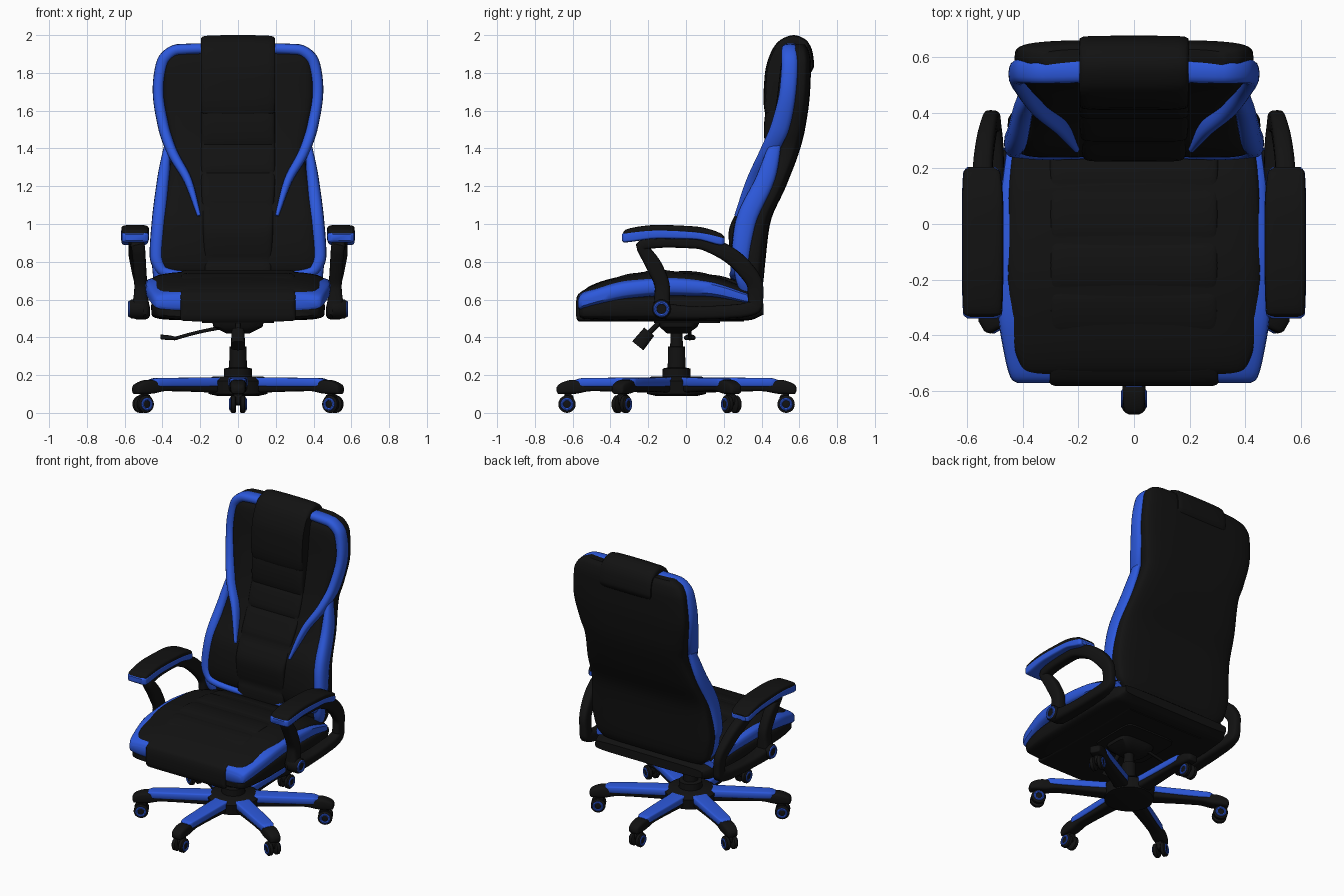
import bpy, bmesh, math
from mathutils import Vector, Matrix

if "Cube" in bpy.data.objects:
    bpy.data.objects.remove(bpy.data.objects["Cube"])

def material(name, c):
    m = bpy.data.materials.new(name)
    m.diffuse_color = (*c, 1)
    m.use_nodes = True
    m.node_tree.nodes["Principled BSDF"].inputs["Base Color"].default_value = m.diffuse_color
    return m

BLACK = material("black_leather", (0.006, 0.006, 0.006))
BLUE = material("blue_leather", (0.026, 0.10, 0.72))
MIRROR = (("_right", Matrix()), ("_left", Matrix.Scale(-1, 4, (1, 0, 0))))

def spline(rows, k=6, closed=False):
    """Smooth resampling without overshoot."""
    n = len(rows)
    segs = n if closed else n - 1
    h = [max(math.dist(rows[i], rows[(i + 1) % n]), 1e-6) for i in range(segs)]
    d = [[(b - a) / h[i] for a, b in zip(rows[i], rows[(i + 1) % n])] for i in range(segs)]
    def tan(i):
        if not closed and i in (0, n - 1):
            return d[0] if i == 0 else d[-1]
        return [2 * a * b / (a + b) if a * b > 0 else 0 for a, b in zip(d[i - 1], d[i % segs])]
    out = []
    for i in range(segs):
        p, q, m0, m1 = rows[i], rows[(i + 1) % n], tan(i), tan((i + 1) % n)
        for j in range(k):
            t = j / k
            a, b, c, e = 2*t**3 - 3*t*t + 1, t**3 - 2*t*t + t, 3*t*t - 2*t**3, t**3 - t*t
            out.append([a*p[x] + b*h[i]*m0[x] + c*q[x] + e*h[i]*m1[x] for x in range(len(p))])
    return out if closed else out + [list(rows[-1])]

def at(table, z):
    """Values of a table at position z."""
    z = min(max(z, table[0][0]), table[-1][0])
    for p, q in zip(table, table[1:]):
        if z <= q[0]:
            t = (z - p[0]) / (q[0] - p[0])
            return [a + (b - a) * t for a, b in zip(p[1:], q[1:])]

def loft(name, rings, mat, M=None, closed=False, mirror=False):
    for suffix, S in (MIRROR if mirror else (("", Matrix()),)):
        T = S @ (M or Matrix())
        bm = bmesh.new()
        vs = [[bm.verts.new(T @ Vector(p)) for p in r] for r in rings]
        n = len(vs[0])
        for a, b in zip(vs, vs[1:] + (vs[:1] if closed else [])):
            for i in range(n):
                bm.faces.new((a[i], a[(i + 1) % n], b[(i + 1) % n], b[i]))
        if not closed:
            bm.faces.new(vs[0])
            bm.faces.new(vs[-1])
        bmesh.ops.recalc_face_normals(bm, faces=bm.faces)
        me = bpy.data.meshes.new(name + suffix)
        bm.to_mesh(me)
        bm.free()
        me.materials.append(mat)
        me.shade_smooth()
        me.set_sharp_from_angle(angle=math.radians(42))
        bpy.context.collection.objects.link(bpy.data.objects.new(name + suffix, me))

def oval(n, count):
    """Unit superellipse."""
    f = lambda c: math.copysign(abs(c) ** (2 / n), c)
    return [(f(math.cos(i * math.tau / count)), f(math.sin(i * math.tau / count))) for i in range(count)]

def slab(name, rows, axis, mat, n=4, k=5, count=36, **kw):
    """Rounded sections (pos, a0, a1, b0, b1) stacked along an axis."""
    others = [i for i in range(3) if i != axis]
    rings = []
    for pos, a0, a1, b0, b1 in (spline(rows, k) if k > 1 else rows):
        ring = []
        for u, v in oval(n, count):
            p = [0, 0, 0]
            p[axis] = pos
            p[others[0]] = (a0 + a1) / 2 + u * (a1 - a0) / 2
            p[others[1]] = (b0 + b1) / 2 + v * (b1 - b0) / 2
            ring.append(p)
        rings.append(ring)
    loft(name, rings, mat, **kw)

def turn(name, rows, axis, c, mat, count=28, **kw):
    slab(name, [(p, c[0]-r, c[0]+r, c[1]-r, c[1]+r) for p, r in rows], axis, mat, 2, 1, count, **kw)

def sweep(name, path, axis, mat, n=2.5, count=16, closed=False, **kw):
    """Tube along (x, y, z, half width, half depth along axis)."""
    rings, L = [], len(path)
    for i, p in enumerate(path):
        q = path[(i + 1) % L] if closed else path[min(i + 1, L - 1)]
        o = path[i - 1] if closed else path[max(i - 1, 0)]
        t = (Vector(q[:3]) - Vector(o[:3])).normalized()
        u = Vector(axis)
        u = (u - t * t.dot(u)).normalized()
        w = t.cross(u)
        rings.append([Vector(p[:3]) + w * a * p[3] + u * b * p[4] for a, b in oval(n, count)])
    loft(name, rings, mat, closed=closed, **kw)

def hoop(name, c, r, t, mat, **kw):
    pts = [(c[0], c[1] + r * math.cos(a), c[2] + r * math.sin(a), t, t)
           for a in (i * math.tau / 24 for i in range(24))]
    sweep(name, pts, (1, 0, 0), mat, 2, 8, True, **kw)

# Star base: six legs with twin casters
CY = -0.05
for i in range(6):
    M = Matrix.Translation((0, CY, 0)) @ Matrix.Rotation(i * math.pi / 3, 4, 'Z')
    slab(f"base_leg_{i}", [(-.635, -.02, .02, .115, .135), (-.625, -.034, .034, .10, .15),
         (-.55, -.042, .042, .10, .175), (-.45, -.038, .038, .115, .165), (-.08, -.05, .05, .105, .17)],
         1, BLACK, M=M, count=20)
    slab(f"base_leg_trim_{i}", [(-.535, -.03, .03, .15, .176), (-.50, -.043, .043, .138, .184),
         (-.13, -.052, .052, .138, .188)], 1, BLUE, 6, M=M, count=20)
    turn(f"caster_stem_{i}", [(.05, .014), (.12, .014)], 2, (0, -.58), BLACK, 12, M=M)
    slab(f"caster_hood_{i}", [(-.02, -.60, -.545, .04, .10), (.02, -.60, -.545, .04, .10)], 0, BLACK, 3, 1, 16, M=M)
    for s in (-1, 1):
        tag = f"{i}_{'a' if s < 0 else 'b'}"
        turn(f"caster_wheel_{tag}", [(s*.01, .04), (s*.015, .046), (s*.034, .046), (s*.041, .038)],
             0, (-.58, .046), BLACK, M=M)
        hoop(f"caster_ring_{tag}", (s*.039, -.58, .046), .027, .008, BLUE, M=M)

# Hub, gas column and tilt mechanism
turn("base_hub", [(.09, .11), (.10, .155), (.17, .165), (.192, .135)], 2, (0, CY), BLACK)
turn("column", [(.18, .075), (.235, .073), (.24, .047), (.35, .045), (.352, .034), (.45, .03)], 2, (0, CY), BLACK)
slab("mechanism", [(.42, -.06, .06, -.10, .01), (.455, -.13, .13, -.14, .06), (.50, -.14, .14, -.15, .08)], 2, BLACK, k=1)
slab("mount_plate", [(.475, -.19, .19, -.17, .18), (.50, -.19, .19, -.17, .18)], 2, BLACK, 8, 1)
sweep("tension_shaft", [(0, -.13, .49, .014, .014), (0, -.22, .40, .014, .014)], (1, 0, 0), BLACK, 2)
sweep("tension_knob", [(0, -.195, .43, .034, .034), (0, -.255, .355, .038, .038)], (1, 0, 0), BLACK, 3)
sweep("height_lever", spline([(-.05, .02, .46, .01, .01), (-.22, .02, .425, .009, .009), (-.34, .02, .392, .009, .009)]),
      (0, 1, 0), BLACK, 2)
slab("lever_paddle", [(-.41, 0, .04, .39, .415), (-.36, -.01, .05, .385, .41), (-.32, .01, .03, .385, .40)], 0, BLACK)

# Seat: pan, blue bolster, side pads, ribbed centre
def even(rows):
    return [(y, -w, w, a, b) for y, w, a, b in rows]
slab("seat_pan", even([(-.565, .40, .51, .56), (-.54, .43, .497, .58), (-.3, .46, .49, .62), (.1, .46, .49, .63),
     (.33, .44, .49, .60), (.41, .41, .52, .58)]), 1, BLACK, 6)
slab("seat_bolster", even([(-.572, .42, .555, .605), (-.56, .44, .54, .63), (-.48, .465, .56, .665), (-.3, .49, .60, .71),
     (-.1, .49, .615, .725), (.1, .48, .61, .71), (.34, .45, .57, .635)]), 1, BLUE, 5)
slab("seat_side_pads", even([(-.55, .37, .60, .635), (-.52, .405, .60, .665), (-.4, .445, .60, .71), (-.15, .462, .62, .752),
     (.1, .455, .62, .738), (.34, .43, .58, .66)]), 1, BLACK, 3.2)
top = spline([(-.57, .635), (-.4, .705), (-.15, .752), (.1, .738), (.34, .67)])
rows = [(-.583, .285, .52, .58), (-.578, .298, .495, .615)]
seams = [-.57, -.40, -.24, -.06, .13, .33]
for a, b in zip(seams, seams[1:]):
    for j in range(9):
        t = j / 9
        rows.append((a + (b - a) * t, .305, .485, at(top, a + (b - a) * t)[0] + .006 - .012 * (1 - math.sin(math.pi * t) ** .5)))
slab("seat_centre", even(rows), 1, BLACK, 16, 1, 60)

# Backrest shell: half width, front and back by height
shell = spline([(.60, .38, .31, .385), (.64, .42, .295, .40), (.70, .44, .29, .41), (.80, .455, .29, .42), (1.0, .44, .31, .445),
                (1.2, .41, .41, .53), (1.4, .38, .48, .605), (1.5, .40, .505, .63), (1.7, .43, .54, .657),
                (1.85, .42, .55, .662), (1.92, .385, .55, .65), (1.95, .33, .56, .63)])
slab("backrest_shell", [(z, -w, w, f, b) for z, w, f, b in shell], 2, BLACK, 4, 1, 48)

# Backrest side cushions
rows = []
for i in range(41):
    t = i / 40
    z = .71 + 1.21 * t
    w, f, b = at(shell, z)
    bulge = max(0, 1 - abs(2 * t - 1) ** 10) ** .5
    rows.append((z, .12, w - .03, f - .055 * bulge, f + .06))
slab("backrest_side_cushion", rows, 2, BLACK, 3.5, 1, mirror=True)

# Blue backrest trims
upper = [(.12, .555, 1.93, .028, .045), (.32, .55, 1.922, .03, .045), (.398, .55, 1.86, .032, .045),
         (.422, .54, 1.71, .03, .045), (.395, .50, 1.52, .03, .05), (.348, .435, 1.38, .028, .045),
         (.265, .355, 1.23, .022, .035), (.205, .275, 1.04, .01, .02)]
sweep("backrest_upper_trim", spline(upper), (0, 1, 0), BLUE, mirror=True)
lower = [(.372, .475, 1.43, .016, .03), (.394, .425, 1.25, .032, .05), (.42, .315, 1.0, .038, .056), (.432, .29, .83, .036, .05),
         (.395, .285, .75, .03, .05), (.30, .275, .73, .024, .045), (.12, .275, .72, .02, .04)]
sweep("backrest_lower_trim", spline(lower), (0, 1, 0), BLUE, mirror=True)
sweep("backrest_corner_trim", spline([(.425, .29, .83, .034, .045), (.415, .30, .72, .034, .04), (.39, .33, .62, .02, .03)]),
      (0, 1, 0), BLUE, mirror=True)

# Ribbed centre panel and wrap-over headrest
front = spline([(.64, .24), (.80, .235), (.95, .228), (1.1, .285), (1.25, .36), (1.42, .41), (1.62, .42)])
rows = []
seams = [.64, .80, 1.10, 1.27, 1.42, 1.62]
for a, b in zip(seams, seams[1:]):
    for j in range(10):
        z = a + (b - a) * j / 10
        w = .172 + .025 * min(1, (z - .64) / .6)
        rows.append((z, -w, w, at(front, z)[0] + .014 * (1 - math.sin(math.pi * j / 10) ** .6) - .003, at(shell, z)[1] + .06))
slab("backrest_centre", rows, 2, BLACK, 9, 1, 52)
prof = spline([(.425, 1.575), (.41, 1.66), (.418, 1.8), (.45, 1.91), (.50, 1.975), (.57, 2.0), (.635, 1.975),
               (.67, 1.91), (.678, 1.84), (.66, 1.80), (.58, 1.75), (.50, 1.58)], 5, True)
loft("headrest", [[(x, .56 + (y - .56) * s, 1.80 + (z - 1.80) * s) for y, z in prof] for x, s in
     ((-.197, .86), (-.195, .92), (-.185, .965), (-.16, .988), (-.08, .998), (0, 1),
      (.08, .998), (.16, .988), (.185, .965), (.195, .92), (.197, .86))], BLACK)

# Armrests: closed loop frame, two-tone pad, pivot
loop = [(.515, -.13, .545, .045, .05), (.515, -.125, .66, .04, .034), (.52, -.165, .77, .042, .034), (.53, -.235, .885, .03, .036),
        (.54, -.1, .905, .03, .036), (.545, .05, .905, .035, .036), (.545, .18, .865, .042, .036), (.532, .305, .77, .045, .033),
        (.515, .368, .66, .042, .028), (.51, .368, .57, .04, .03), (.51, .28, .54, .036, .04), (.512, .05, .53, .035, .045)]
sweep("armrest_frame", spline(loop, 6, True), (1, 0, 0), BLACK, 3.5, 20, True, mirror=True)
slab("armrest_band", [(-.34, .495, .60, .912, .945), (-.325, .475, .615, .902, .955), (-.15, .47, .62, .922, .972),
     (.05, .47, .62, .918, .962), (.185, .48, .615, .888, .935), (.205, .50, .60, .895, .925)], 1, BLUE, 6, mirror=True)
slab("armrest_pad", [(-.335, .50, .595, .93, .95), (-.32, .477, .613, .925, .97), (-.15, .472, .618, .94, .995),
     (.05, .472, .618, .94, .987), (.185, .482, .613, .91, .95), (.205, .505, .595, .91, .932)], 1, BLACK, 4, mirror=True)
turn("armrest_pivot", [(.50, .05), (.565, .05), (.575, .043)], 0, (-.13, .55), BLACK, mirror=True)
hoop("armrest_pivot_ring", (.574, -.13, .55), .034, .009, BLUE, mirror=True)
